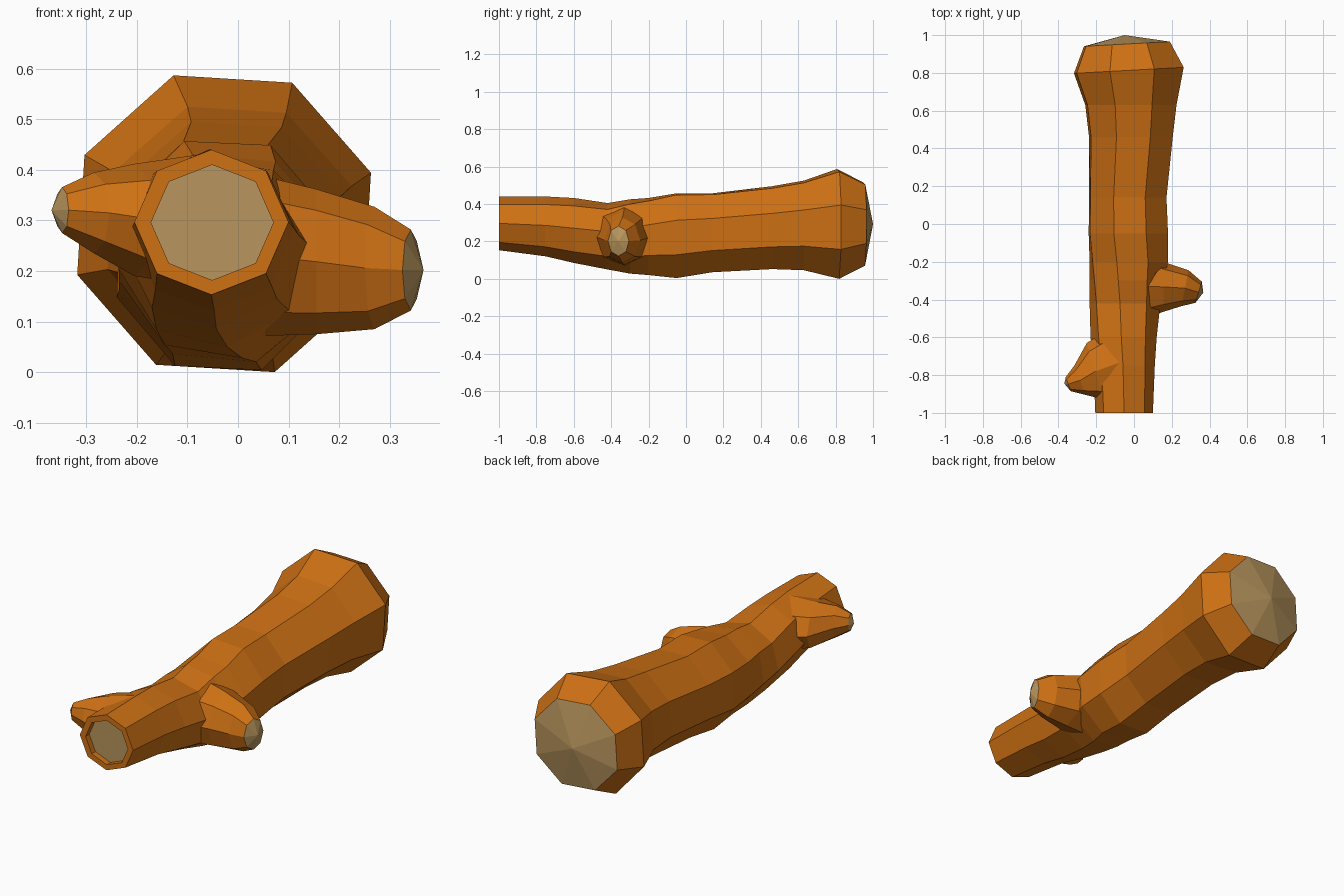
import bpy, bmesh
from math import sin, cos, radians

if "Cube" in bpy.data.objects:
    bpy.data.objects.remove(bpy.data.objects["Cube"])


def make_mat(name, rgb):
    m = bpy.data.materials.new(name)
    m.diffuse_color = (*rgb, 1)
    m.use_nodes = True
    m.node_tree.nodes["Principled BSDF"].inputs["Base Color"].default_value = m.diffuse_color
    return m


MATS = [make_mat("bark", (0.62, 0.165, 0.007)), make_mat("cut_wood", (0.48, 0.30, 0.11))]


def octagon(u0, u1, v0, v1, twist):
    """Eight points, turned by twist degrees, filling the given extents."""
    pts = [(cos(radians(twist + 45 * k)), sin(radians(twist + 45 * k))) for k in range(8)]
    mu, mv = max(p[0] for p in pts), max(p[1] for p in pts)
    return [((u0 + u1) / 2 + p[0] / mu * (u1 - u0) / 2,
             (v0 + v1) / 2 + p[1] / mv * (v1 - v0) / 2) for p in pts]


def loft(name, rings, start=None, end=None, start_mat=0, end_mat=1):
    """Skin the rings; close each end flat or with a fan to a given point."""
    bm = bmesh.new()
    loops = [[bm.verts.new(p) for p in r] for r in rings]
    for a, b in zip(loops, loops[1:]):
        for i in range(8):
            j = (i + 1) % 8
            bm.faces.new((a[i], a[j], b[j], b[i]))
    for loop, tip, mat in ((loops[0], start, start_mat), (loops[-1], end, end_mat)):
        if tip is None:
            bm.faces.new(loop).material_index = mat
        else:
            t = bm.verts.new(tip)
            # Broad facets: two rim edges per fan face
            for i in range(8):
                bm.faces.new((loop[i], loop[(i + 1) % 8], t)).material_index = mat
    bmesh.ops.recalc_face_normals(bm, faces=bm.faces)
    me = bpy.data.meshes.new(name)
    bm.to_mesh(me)
    bm.free()
    for m in MATS:
        me.materials.append(m)
    ob = bpy.data.objects.new(name, me)
    bpy.context.collection.objects.link(ob)
    return ob


# Trunk sections: y, x min, x max, z min, z max, twist
trunk_sections = [
    (-0.97, -0.172, 0.070, 0.182, 0.410, 0),
    (-1.00, -0.172, 0.070, 0.182, 0.410, 0),
    (-1.00, -0.205, 0.100, 0.153, 0.440, 0),
    (-0.75, -0.215, 0.110, 0.120, 0.440, 2),
    (-0.60, -0.230, 0.120, 0.085, 0.432, 4),
    (-0.42, -0.235, 0.140, 0.050, 0.405, 8),
    (-0.30, -0.235, 0.160, 0.028, 0.425, 13),
    (-0.20, -0.235, 0.180, 0.020, 0.432, 17),
    (-0.05, -0.240, 0.180, 0.004, 0.457, 20),
    (0.14, -0.238, 0.172, 0.035, 0.457, 20),
    (0.46, -0.238, 0.205, 0.052, 0.495, 19),
    (0.63, -0.258, 0.225, 0.046, 0.525, 19),
    (0.815, -0.318, 0.263, 0.000, 0.587, 19),
    (0.955, -0.265, 0.190, 0.070, 0.515, 19),
]
trunk_rings = []
for y, x0, x1, z0, z1, tw in trunk_sections:
    tilt = 0.055 if y > 0.7 else 0
    trunk_rings.append([(x, y + tilt * x, z) for x, z in octagon(x0, x1, z0, z1, tw)])
log = loft("log", trunk_rings, end=(-0.05, 1.0, 0.292), start_mat=1)


def branch(name, sections, tip):
    """Sections: x, lean of x along y, y min, y max, z min, z max."""
    rings = []
    for x, lean, y0, y1, z0, z1 in sections:
        rings.append([(x + lean * (y - (y0 + y1) / 2), y, z)
                      for y, z in octagon(y0, y1, z0, z1, 0)])
    return loft(name, rings, end=tip)


# Right and left branch stubs
right = branch("right_branch", [
    (0.00, 0.0, -0.52, -0.14, 0.07, 0.40),
    (0.155, 0.0, -0.465, -0.20, 0.075, 0.362),
    (0.27, 0.2, -0.435, -0.245, 0.085, 0.327),
    (0.342, 0.3, -0.417, -0.305, 0.122, 0.282)], (0.367, -0.363, 0.202))
left = branch("left_branch", [
    (-0.08, 0.0, -0.95, -0.52, 0.17, 0.43),
    (-0.205, -0.3, -0.93, -0.63, 0.19, 0.412),
    (-0.285, -0.4, -0.905, -0.75, 0.235, 0.395),
    (-0.348, -0.35, -0.885, -0.81, 0.275, 0.366)], (-0.369, -0.845, 0.32))

# Merge the stubs into the trunk
bpy.context.view_layer.objects.active = log
for stub in (right, left):
    mod = log.modifiers.new("join_" + stub.name, 'BOOLEAN')
    mod.operation = 'UNION'
    mod.solver = 'EXACT'
    mod.object = stub
    bpy.ops.object.modifier_apply(modifier=mod.name)
    bpy.data.objects.remove(stub)
